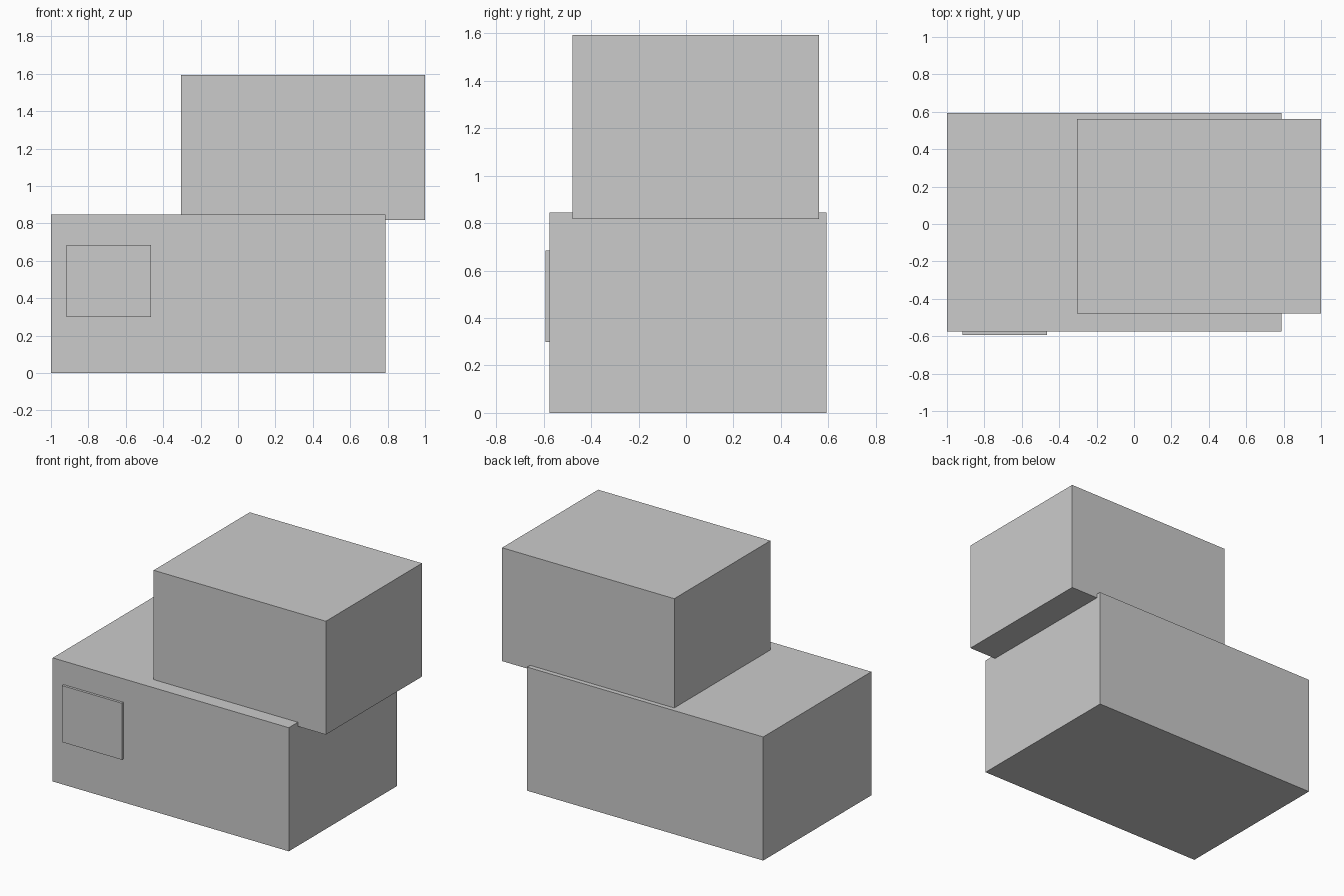
import bpy

if "Cube" in bpy.data.objects:
    bpy.data.objects.remove(bpy.data.objects["Cube"])


def box(name, x, y, z):
    """Flat-shaded box spanning the given (min, max) ranges."""
    bpy.ops.mesh.primitive_cube_add(size=1)
    ob = bpy.context.object
    ob.name = name
    ob.location = [(a + b) / 2 for a, b in (x, y, z)]
    ob.scale = [b - a for a, b in (x, y, z)]
    bpy.ops.object.transform_apply(location=False, rotation=False, scale=True)
    return ob


# Ground floor block
box("lower_block", (-1.0, 0.788), (-0.576, 0.593), (0.0, 0.846))

# Overhanging upper block, sunk slightly into the lower one
box("upper_block", (-0.304, 1.0), (-0.478, 0.561), (0.818, 1.594))

# Thin raised panel on the front wall
box("front_panel", (-0.918, -0.464), (-0.593, -0.57), (0.298, 0.685))
